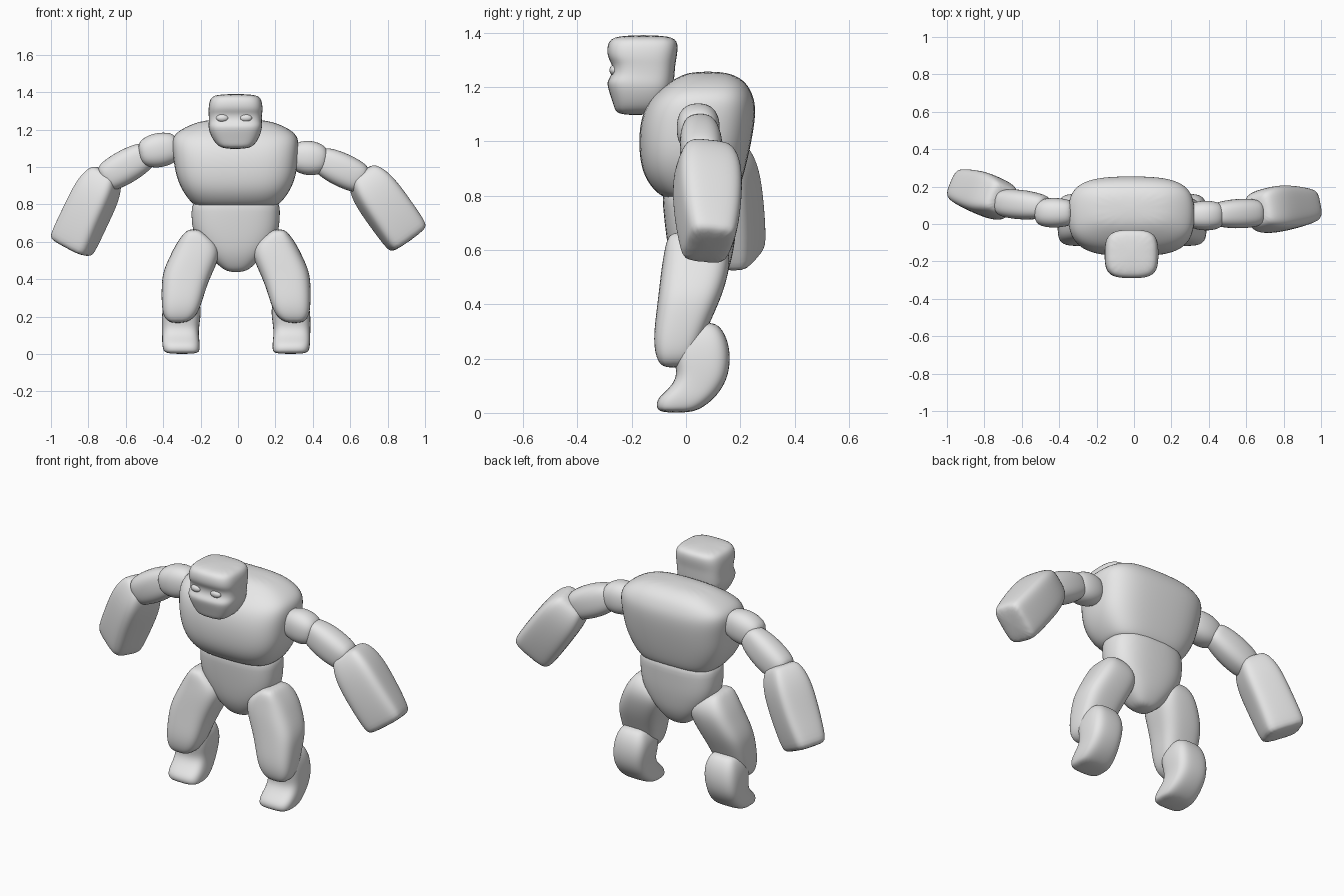
import bpy, math
from mathutils import Vector, Matrix

stone = bpy.data.materials.new("stone_grey")
stone.diffuse_color = (0.8, 0.8, 0.8, 1)
SIDES = 16
MID = -0.01  # the body sits slightly off centre


def ring(centre, u, v, p):
    """Rounded-box ring of points around a centre."""
    pts = []
    for i in range(SIDES):
        a = 2 * math.pi * (i + 0.5) / SIDES
        c, s = math.cos(a), math.sin(a)
        pts.append(centre + u * math.copysign(abs(c) ** (2 / p), c)
                   + v * math.copysign(abs(s) ** (2 / p), s))
    return pts


def loft(name, rings):
    """Skin a list of rings, cap both ends and smooth."""
    verts = [p for r in rings for p in r]
    faces = [tuple(range(SIDES))[::-1],
             tuple(range(len(verts) - SIDES, len(verts)))]
    for k in range(len(rings) - 1):
        for i in range(SIDES):
            j = (i + 1) % SIDES
            a, b = k * SIDES, (k + 1) * SIDES
            faces.append((a + i, a + j, b + j, b + i))
    me = bpy.data.meshes.new(name)
    me.from_pydata(verts, [], faces)
    me.materials.append(stone)
    me.shade_smooth()
    ob = bpy.data.objects.new(name, me)
    bpy.context.collection.objects.link(ob)
    sub = ob.modifiers.new("soften", 'SUBSURF')
    sub.levels = sub.render_levels = 2
    return ob


def stack(name, rows, p=3.2, side=0):
    """Horizontal slices (z, x0, x1, y0, y1); side=-1/1 mirrors about the body middle."""
    rings = []
    for z, x0, x1, y0, y1 in rows:
        cx = (x0 + x1) / 2
        if side:
            cx = MID + side * cx
        rings.append(ring(Vector((cx, (y0 + y1) / 2, z)),
                          Vector(((x1 - x0) / 2 * 1.02, 0, 0)),
                          Vector((0, (y1 - y0) / 2 * 1.02, 0)), p))
    return loft(name, rings)


def limb(name, start, end, sections, p, roll=0):
    """Slices (t, half width, half depth) square to the line start-end, rolled about it."""
    start, end = Vector(start), Vector(end)
    d = (end - start).normalized()
    v = Vector((0, 1, 0))
    v = (v - d * v.dot(d)).normalized()
    u = v.cross(d)
    turn = Matrix.Rotation(math.radians(roll), 3, d)
    u, v = turn @ u, turn @ v
    return loft(name, [ring(start.lerp(end, t), u * a * 1.03, v * b * 1.03, p)
                       for t, a, b in sections])


# Torso
stack("chest", [
    (0.78, -0.21, 0.19, -0.06, 0.16), (0.81, -0.25, 0.23, -0.11, 0.19),
    (0.87, -0.295, 0.275, -0.155, 0.21), (0.95, -0.33, 0.31, -0.172, 0.23),
    (1.05, -0.345, 0.32, -0.172, 0.25), (1.13, -0.355, 0.325, -0.15, 0.257),
    (1.18, -0.34, 0.31, -0.11, 0.242), (1.225, -0.26, 0.235, -0.05, 0.215),
    (1.258, -0.16, 0.13, 0.01, 0.15)], 3.1)
stack("pelvis", [
    (0.86, -0.24, 0.22, -0.09, 0.195), (0.76, -0.25, 0.225, -0.085, 0.19),
    (0.67, -0.245, 0.22, -0.075, 0.185), (0.60, -0.215, 0.195, -0.065, 0.175),
    (0.53, -0.16, 0.14, -0.05, 0.16), (0.47, -0.10, 0.08, -0.02, 0.13),
    (0.437, -0.055, 0.035, 0.01, 0.10)][::-1], 2.7)

# Head: flat crown, brow, recessed eye band and jaw
stack("head", [
    (1.095, -0.085, 0.06, -0.255, -0.12), (1.13, -0.125, 0.10, -0.265, -0.075),
    (1.19, -0.155, 0.125, -0.285, -0.05), (1.222, -0.157, 0.128, -0.292, -0.045),
    (1.245, -0.155, 0.126, -0.27, -0.043), (1.285, -0.156, 0.128, -0.27, -0.04),
    (1.31, -0.157, 0.131, -0.29, -0.035), (1.36, -0.152, 0.127, -0.29, -0.028),
    (1.392, -0.125, 0.10, -0.265, -0.05)], 3.4)
for side, name in ((-1, "eye_right"), (1, "eye_left")):
    bpy.ops.mesh.primitive_uv_sphere_add(segments=16, ring_count=10,
                                         location=(-0.021 + side * 0.063, -0.264, 1.262))
    eye = bpy.context.object
    eye.name = name
    eye.scale = (0.033, 0.018, 0.02)
    eye.data.materials.append(stone)
    eye.data.shade_smooth()

# Arms: shoulder ball, upper arm and blocky fist, posed differently per side
ball = [(0, 0.055, 0.05), (0.12, 0.08, 0.07), (0.5, 0.096, 0.082),
        (0.85, 0.078, 0.072), (1, 0.045, 0.045)]
upper = [(0, 0.05, 0.05), (0.1, 0.075, 0.064), (0.45, 0.092, 0.08),
         (0.88, 0.085, 0.076), (1, 0.06, 0.055)]
fist_right = [(0, 0.055, 0.06), (0.05, 0.085, 0.085), (0.25, 0.112, 0.112),
              (0.6, 0.112, 0.11), (0.93, 0.118, 0.095), (1, 0.105, 0.08)]
fist_left = [(0, 0.055, 0.06), (0.05, 0.088, 0.095), (0.25, 0.118, 0.12),
             (0.6, 0.12, 0.115), (0.93, 0.12, 0.092), (1, 0.105, 0.078)]
arms = {
    "right": [(-0.32, 0.06, 1.11), (-0.53, 0.06, 1.07),
              (-0.465, 0.09, 1.08), (-0.725, 0.115, 0.93),
              (-0.70, 0.13, 0.98), (-0.90, 0.185, 0.56)],
    "left": [(0.29, 0.045, 1.06), (0.48, 0.045, 1.035),
             (0.42, 0.05, 1.05), (0.68, 0.06, 0.925),
             (0.655, 0.075, 0.975), (0.92, 0.085, 0.605)],
}
for side, fist, roll in (("right", fist_right, 22), ("left", fist_left, -12)):
    p = arms[side]
    limb("shoulder_" + side, p[0], p[1], ball, 2.4)
    limb("upper_arm_" + side, p[2], p[3], upper, 2.6)
    limb("fist_" + side, p[4], p[5], fist, 4.2, roll)

# Legs: heavy thigh tapering to the knee, curved shin with a forward toe
thigh = [
    (0.165, 0.27, 0.355, -0.085, -0.01), (0.20, 0.215, 0.39, -0.11, 0.03),
    (0.27, 0.185, 0.398, -0.12, 0.06), (0.36, 0.16, 0.398, -0.11, 0.10),
    (0.44, 0.125, 0.392, -0.10, 0.135), (0.53, 0.085, 0.35, -0.09, 0.16),
    (0.59, 0.095, 0.32, -0.08, 0.16), (0.64, 0.16, 0.285, -0.07, 0.135),
    (0.668, 0.20, 0.255, -0.05, 0.09)]
shin = [
    (0.00, 0.205, 0.375, -0.095, 0.02), (0.022, 0.195, 0.39, -0.11, 0.065),
    (0.055, 0.195, 0.395, -0.105, 0.105), (0.095, 0.20, 0.395, -0.055, 0.135),
    (0.14, 0.20, 0.397, -0.03, 0.155), (0.20, 0.19, 0.397, -0.045, 0.163),
    (0.26, 0.19, 0.39, -0.05, 0.155), (0.305, 0.205, 0.375, -0.04, 0.135),
    (0.335, 0.23, 0.35, 0.0, 0.105)]
for side, name in ((-1, "right"), (1, "left")):
    stack("thigh_" + name, thigh, 3.2, side)
    stack("shin_and_foot_" + name, shin, 3.4, side)
